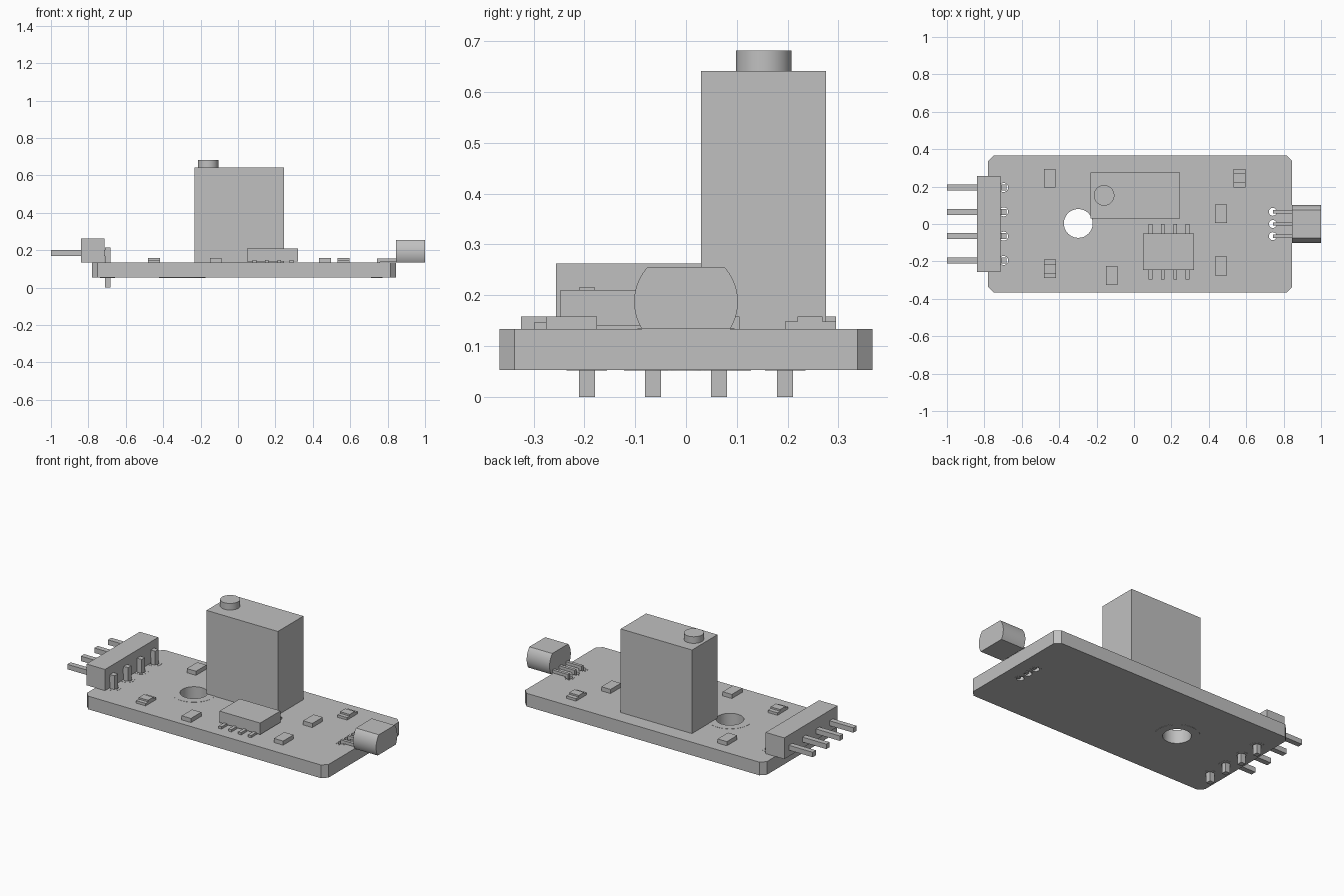
import bpy
import bmesh
import math
from mathutils import Matrix, Vector

cube = bpy.data.objects.get("Cube")
if cube:
    bpy.data.objects.remove(cube, do_unlink=True)

grey = bpy.data.materials.new("plain_grey")
grey.use_nodes = True
GREY = (0.53, 0.53, 0.53, 1)
grey.diffuse_color = GREY
grey.node_tree.nodes["Principled BSDF"].inputs["Base Color"].default_value = GREY

BOTTOM, TOP = 0.053, 0.133


def finish(name, bm):
    bmesh.ops.recalc_face_normals(bm, faces=bm.faces)
    mesh = bpy.data.meshes.new(name)
    bm.to_mesh(mesh)
    bm.free()
    mesh.materials.append(grey)
    obj = bpy.data.objects.new(name, mesh)
    bpy.context.collection.objects.link(obj)
    return obj


def add_box(bm, x0, x1, y0, y1, z0, z1):
    mid = Vector((x0 + x1, y0 + y1, z0 + z1)) / 2
    scale = Matrix.Diagonal((x1 - x0, y1 - y0, z1 - z0, 1))
    bmesh.ops.create_cube(bm, size=1, matrix=Matrix.Translation(mid) @ scale)


def boxes(name, *extents):
    bm = bmesh.new()
    for e in extents:
        add_box(bm, *e)
    return finish(name, bm)


def add_cylinder(bm, x, y, r, z0, z1):
    bmesh.ops.create_cone(bm, cap_ends=True, segments=48, radius1=r, radius2=r,
                          depth=z1 - z0, matrix=Matrix.Translation((x, y, (z0 + z1) / 2)))


def extrude_profile(name, points, direction):
    bm = bmesh.new()
    near = [bm.verts.new(p) for p in points]
    far = [bm.verts.new(Vector(p) + Vector(direction)) for p in points]
    bm.faces.new(near)
    bm.faces.new(far)
    for i in range(len(points)):
        bm.faces.new((near[i - 1], near[i], far[i], far[i - 1]))
    return finish(name, bm)


def smooth(obj):
    bpy.ops.object.select_all(action="DESELECT")
    obj.select_set(True)
    bpy.context.view_layer.objects.active = obj
    bpy.ops.object.shade_smooth_by_angle(angle=math.radians(30))


def ring(name, x, y, inner, outer, z0, z1):
    bm = bmesh.new()
    n = 48
    loops = []
    for r, z in ((inner, z0), (outer, z0), (outer, z1), (inner, z1)):
        loops.append([bm.verts.new((x + r * math.cos(math.tau * i / n),
                                    y + r * math.sin(math.tau * i / n), z)) for i in range(n)])
    for a, b in zip(loops, loops[1:] + loops[:1]):
        for i in range(n):
            j = (i + 1) % n
            bm.faces.new((a[i], a[j], b[j], b[i]))
    return finish(name, bm)


# Circuit board with chamfered corners
x0, x1, w, c = -0.78, 0.845, 0.367, 0.03
outline = [(x0 + c, -w), (x1 - c, -w), (x1, -w + c), (x1, w - c),
           (x1 - c, w), (x0 + c, w), (x0, w - c), (x0, -w + c)]
board = extrude_profile("circuit_board", [(x, y, BOTTOM) for x, y in outline],
                        (0, 0, TOP - BOTTOM))

# Mounting hole and solder holes: kind, x, y, radius, pad radius
PIN_Y = [-0.195, -0.065, 0.065, 0.195]
LEAD_Y = [-0.065, 0, 0.065]
holes = [("mounting", -0.298, 0.003, 0.077, 0.125)]
holes += [("pin", -0.697, y, 0.024, 0.04) for y in PIN_Y]
holes += [("lead", 0.742, y, 0.021, 0.03) for y in LEAD_Y]
bm = bmesh.new()
for _, x, y, r, _ in holes:
    add_cylinder(bm, x, y, r, 0, 0.3)
cutter = finish("hole_cutter", bm)
cutter.hide_render = True
cut = board.modifiers.new("holes", "BOOLEAN")
cut.operation = "DIFFERENCE"
cut.solver = "EXACT"
cut.object = cutter
bpy.context.view_layer.objects.active = board
bpy.ops.object.modifier_apply(modifier=cut.name)
bpy.data.objects.remove(cutter, do_unlink=True)
smooth(board)

# Thin metal pads around the holes
for kind, x, y, r, pad in holes:
    ring(kind + "_pad_top", x, y, r, pad, TOP - 0.001, TOP + 0.001)
    ring(kind + "_pad_bottom", x, y, r, pad, BOTTOM - 0.001, BOTTOM + 0.001)

# Right-angle pin header
boxes("header_body", (-0.84, -0.715, -0.256, 0.256, TOP, 0.262))
p = 0.016
for y in PIN_Y:
    boxes("header_pin", (-1, -0.69, y - p, y + p, 0.17, 0.2),
          (-0.712, -0.682, y - p, y + p, 0, 0.215))

# Adjustable resistor block with screw
boxes("trimmer_body", (-0.233, 0.247, 0.03, 0.275, TOP, 0.641))
bm = bmesh.new()
add_cylinder(bm, -0.16, 0.153, 0.055, 0.635, 0.681)
smooth(finish("trimmer_screw", bm))

# Chip with four legs on each side
boxes("chip_body", (0.048, 0.322, -0.247, -0.052, 0.14, 0.21))
for i in range(4):
    x = 0.088 + i * 0.066
    boxes("chip_leg", (x - 0.01, x + 0.01, -0.298, -0.001, TOP, 0.147))

# Small surface-mounted parts
for x, y in ((-0.45, 0.245), (0.465, 0.055), (0.465, -0.225), (-0.12, -0.275)):
    boxes("resistor", (x - 0.031, x + 0.031, y - 0.05, y + 0.05, TOP, 0.158))
for x, y in ((0.565, 0.245), (-0.45, -0.24)):
    boxes("indicator", (x - 0.032, x + 0.032, y - 0.05, y + 0.05, TOP, 0.148),
          (x - 0.032, x + 0.032, y - 0.026, y + 0.024, 0.14, 0.158))

# Sensor: round body with flat top and bottom
R, cz = 0.102, 0.187
lo, hi = math.asin((TOP - cz) / R), math.asin((0.255 - cz) / R)
arc = [lo + (hi - lo) * i / 16 for i in range(17)]
right = [(0.846, R * math.cos(a), cz + R * math.sin(a)) for a in arc]
left = [(x, -y, z) for x, y, z in reversed(right)]
smooth(extrude_profile("sensor_body", right + left, (0.154, 0, 0)))
for y in LEAD_Y:
    boxes("sensor_lead", (0.742, 0.86, y - 0.009, y + 0.009, 0.137, 0.155),
          (0.742, 0.76, y - 0.009, y + 0.009, BOTTOM, 0.155))
